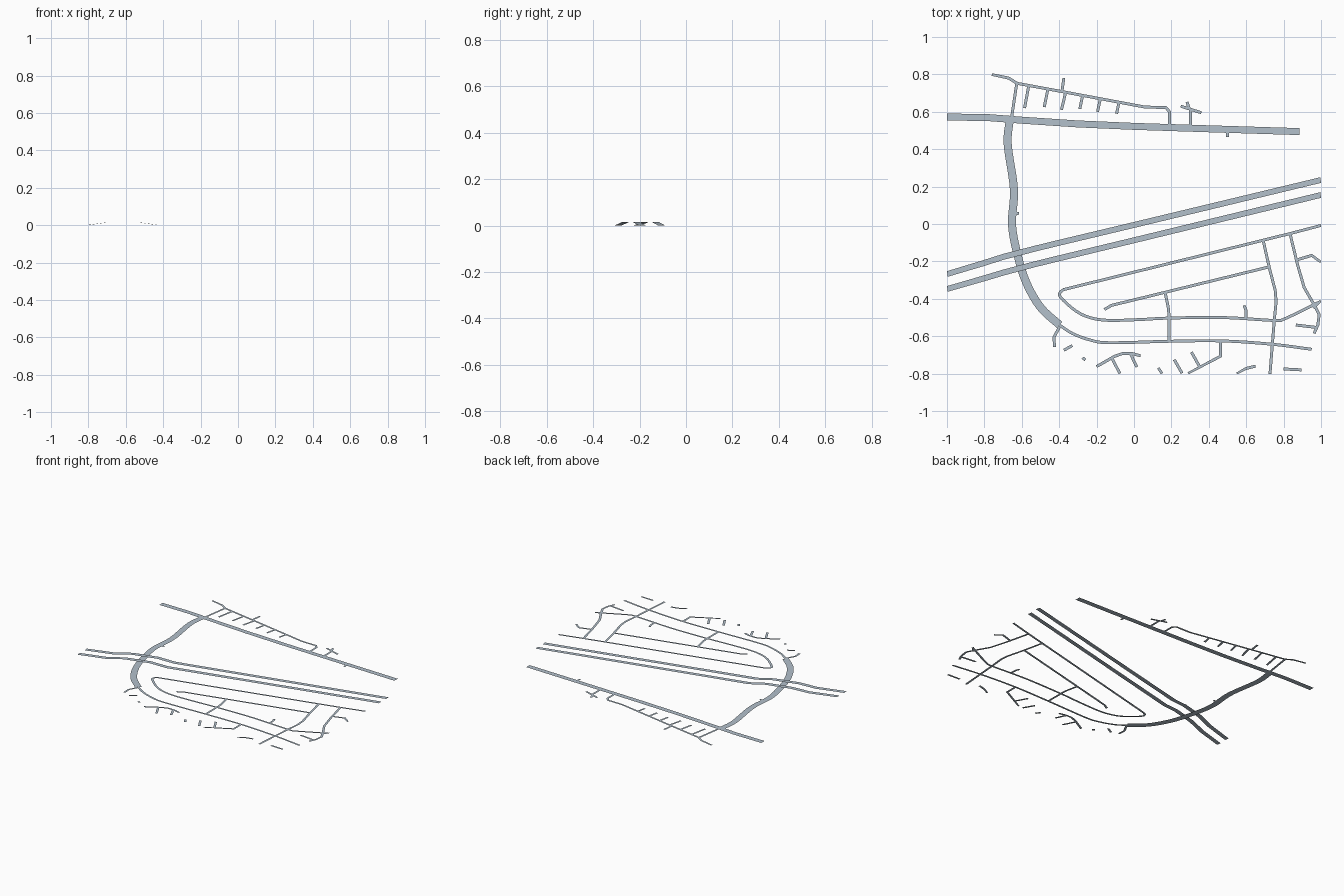
import bpy, bmesh
from mathutils import Vector

MAIN, HIGHWAY, CURVED, LANE = 0.037, 0.031, 0.043, 0.0155
SHIFT_Y = -0.005  # centres the map

asphalt = bpy.data.materials.new("asphalt")
asphalt.diffuse_color = (0.45, 0.53, 0.6, 1)


def clamp(v, a, b):
    return max(a, min(b, v))


def spline(pts, steps):
    # Catmull-Rom curve through the points
    p = [2 * pts[0] - pts[1]] + pts + [2 * pts[-1] - pts[-2]]
    out = []
    for i in range(1, len(p) - 2):
        a, b, c, d = p[i - 1:i + 3]
        for k in range(steps):
            t = k / steps
            out.append(0.5 * (2 * b + (c - a) * t + (2 * a - 5 * b + 4 * c - d) * t ** 2
                              + (3 * b - a - 3 * c + d) * t ** 3))
    return out + [pts[-1]]


def add_ribbon(bm, pts, width, smooth=0):
    # flat strip with mitred corners, trimmed to the map border
    pts = [Vector((p[0], p[1] + SHIFT_Y, p[2] if len(p) > 2 else 0)) for p in pts]
    if smooth:
        pts = spline(pts, smooth)
    rows = []
    for i, p in enumerate(pts):
        dirs = []
        if i > 0:
            dirs.append((p - pts[i - 1]).xy.normalized())
        if i < len(pts) - 1:
            dirs.append((pts[i + 1] - p).xy.normalized())
        t = sum(dirs, Vector((0, 0))).normalized()
        n = Vector((-t.y, t.x))
        n *= width / 2 / max(0.6, t.dot(dirs[0]))
        rows.append([bm.verts.new((clamp(p.x + s * n.x, -1, 1),
                                   clamp(p.y + s * n.y, -0.803, 0.806), max(p.z, 0)))
                     for s in (1, -1)])
    for (a, b), (c, d) in zip(rows, rows[1:]):
        bm.faces.new((a, b, d, c))


def roads(name, width, *paths, smooth=0):
    bm = bmesh.new()
    for path in paths:
        add_ribbon(bm, path, width, smooth)
    mesh = bpy.data.meshes.new(name)
    bm.to_mesh(mesh)
    bm.free()
    mesh.materials.append(asphalt)
    bpy.context.collection.objects.link(bpy.data.objects.new(name, mesh))


# wide northern road
roads("main_road", MAIN, [(-1, .577), (-.78, .574), (-.6, .56), (-.3, .54),
                          (0, .527), (.4, .514), (.885, .499)])

# winding connector that passes under the highway
roads("winding_road", CURVED, [(-.665, .56), (-.675, .43), (-.642, .19), (-.652, 0), (-.62, -.17),
                               (-.575, -.31), (-.5, -.44), (-.398, -.535)], smooth=8)

# twin highway carriageways with a raised bridge deck
for name, ys in (("highway_north", (-.262, -.206, -.171, -.127, -.1, 0, .24)),
                 ("highway_south", (-.342, -.288, -.255, -.21, -.183, -.082, .16))):
    xs = (-1, -.81, -.7, -.53, -.42, 0, 1)
    zs = (0, 0, .015, .015, 0, 0, 0)
    roads(name, HIGHWAY, list(zip(xs, ys, zs)))

# northern neighbourhood
roads("north_street", LANE,
      [(-.76, .805), (-.67, .785), (-.625, .757), (-.385, .713), (.06, .63),
       (.17, .628), (.19, .605), (.19, .53)],
      [(-.627, .757), (-.655, .57)])
roads("north_side_lanes", LANE,
      [(-.563, .743), (-.585, .625)], [(-.46, .728), (-.48, .63)],
      [(-.375, .785), (-.385, .715)], [(-.365, .71), (-.388, .615)],
      [(-.275, .69), (-.29, .62)], [(-.18, .675), (-.195, .605)],
      [(-.08, .657), (-.093, .595)])
roads("north_east_lanes", LANE,
      [(.25, .635), (.36, .6)], [(.283, .658), (.295, .622)],
      [(.303, .62), (.303, .53)], [(.5, .5), (.5, .47)], [(-.64, .066), (-.615, .06)])

# southern neighbourhood: long loop and streets
roads("loop_straight", LANE, [(1, -.003), (.835, -.046), (-.378, -.346)])
roads("loop_bend", LANE, [(-.378, -.346), (-.396, -.363), (-.39, -.39), (-.315, -.457),
                          (-.24, -.494), (-.14, -.51), (.03, -.506), (.187, -.498), (.475, -.495),
                          (.75, -.511), (.8, -.504), (.89, -.462), (1, -.408)], smooth=4)
roads("south_street", LANE, [(-.398, -.535), (-.33, -.58), (-.235, -.615), (-.13, -.63),
                             (.19, -.622), (.47, -.62), (.74, -.638), (.95, -.665)], smooth=4)
roads("inner_street", LANE, [(-.158, -.452), (-.12, -.43), (.72, -.225)])
roads("cross_streets", LANE,
      [(.69, -.08), (.725, -.235), (.755, -.35), (.76, -.41), (.75, -.51), (.727, -.797)],
      [(.167, -.365), (.183, -.44), (.187, -.48), (.187, -.62)],
      [(.588, -.43), (.598, -.455), (.6, -.495)])
roads("east_streets", LANE,
      [(.835, -.05), (.875, -.215), (.91, -.335), (.965, -.43), (.99, -.48), (.983, -.535), (.963, -.58)],
      [(.87, -.187), (.95, -.163), (1, -.197)],
      [(.865, -.535), (.975, -.548)], [(1, -.405), (.96, -.445)])

# short lanes along the southern edge
roads("south_west_lanes", LANE,
      [(-.398, -.545), (-.428, -.6), (-.425, -.652)], [(-.375, -.67), (-.33, -.645)],
      [(-.275, -.71), (-.26, -.722)],
      [(-.2, -.757), (-.105, -.703), (-.06, -.687), (-.008, -.688), (.035, -.7)],
      [(-.12, -.71), (-.075, -.795)], [(-.018, -.69), (.015, -.76)])
roads("south_east_lanes", LANE,
      [(.13, -.765), (.15, -.795)], [(.215, -.72), (.257, -.793)],
      [(.29, -.795), (.462, -.702), (.462, -.62)], [(.307, -.68), (.352, -.76)],
      [(.55, -.797), (.6, -.767), (.65, -.755)], [(.8, -.77), (.895, -.775)])
